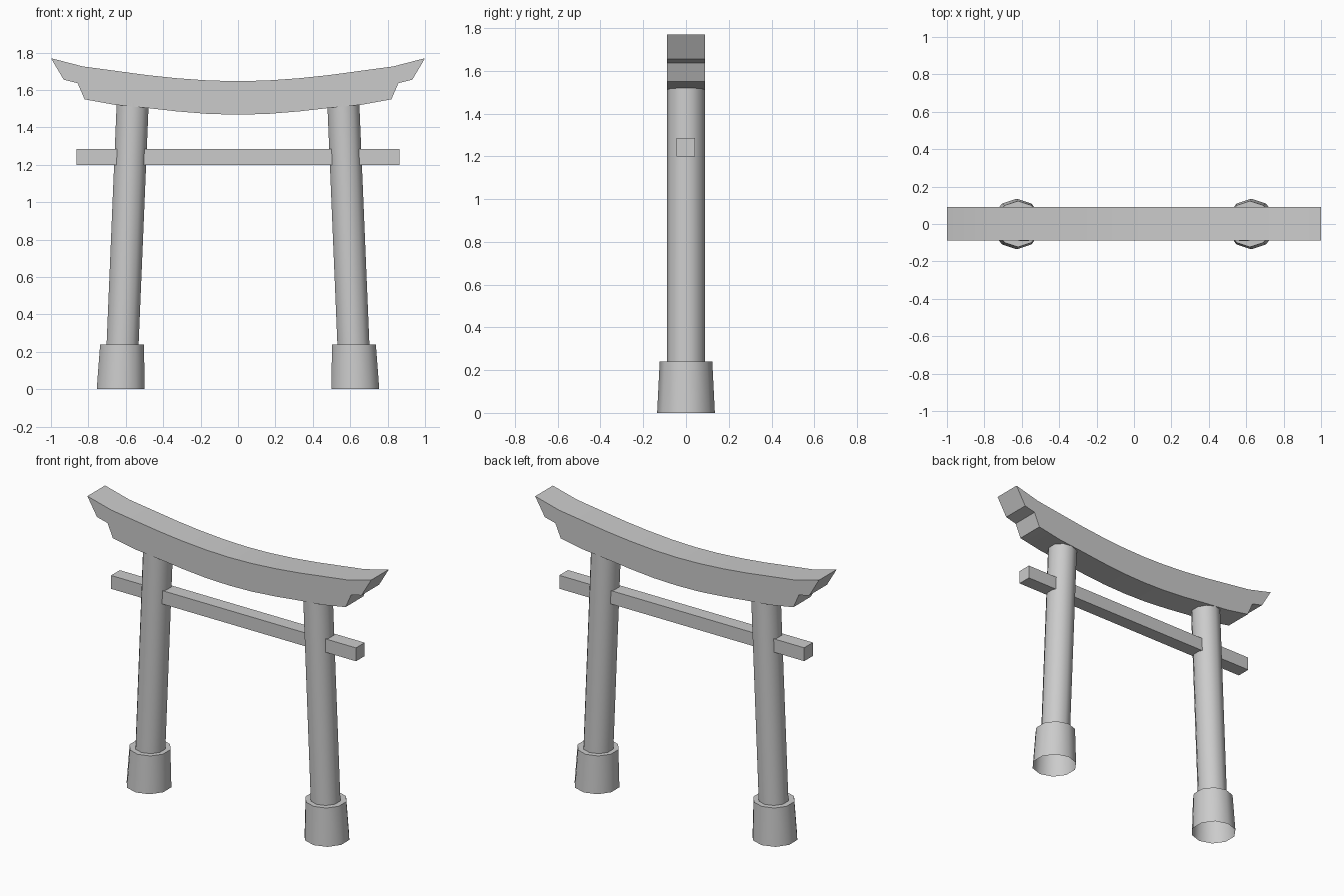
import bpy, bmesh, math

if "Cube" in bpy.data.objects:
    bpy.data.objects.remove(bpy.data.objects["Cube"])


def make_object(name, bm, angle=35):
    bmesh.ops.recalc_face_normals(bm, faces=bm.faces)
    mesh = bpy.data.meshes.new(name)
    bm.to_mesh(mesh)
    bm.free()
    ob = bpy.data.objects.new(name, mesh)
    bpy.context.collection.objects.link(ob)
    bpy.ops.object.select_all(action='DESELECT')
    ob.select_set(True)
    bpy.context.view_layer.objects.active = ob
    bpy.ops.object.shade_smooth_by_angle(angle=math.radians(angle))
    return ob


def column(name, side, sides=10):
    # (centre x, radius, z): flared footing, ledge, leaning shaft; open underneath
    rings = [(0.627, 0.135, 0), (0.62, 0.123, 0.24),
             (0.617, 0.09, 0.24), (0.563, 0.09, 1.53)]
    bm = bmesh.new()
    loops = []
    for cx, r, z in rings:
        loops.append([bm.verts.new((side * cx + r * math.sin(2 * math.pi * i / sides),
                                    r * math.cos(2 * math.pi * i / sides), z))
                      for i in range(sides)])
    for a, b in zip(loops, loops[1:]):
        for i in range(sides):
            j = (i + 1) % sides
            bm.faces.new((a[i], a[j], b[j], b[i]))
    return make_object(name, bm, 40)


def extrude_profile(name, profile, y0, y1):
    bm = bmesh.new()
    face = bm.faces.new([bm.verts.new((x, y0, z)) for x, z in profile])
    res = bmesh.ops.extrude_face_region(bm, geom=[face], use_keep_orig=True)
    verts = [v for v in res['geom'] if isinstance(v, bmesh.types.BMVert)]
    bmesh.ops.translate(bm, verts=verts, vec=(0, y1 - y0, 0))
    return make_object(name, bm, 25)


# Two columns
column("left_column", -1)
column("right_column", 1)

# Curved top lintel with stepped ends: half profile mirrored in x
half = [(0, 1.468), (0.16, 1.472), (0.33, 1.486), (0.48, 1.503), (0.66, 1.521),
        (0.82, 1.55), (0.858, 1.637), (0.932, 1.655), (1.0, 1.77),
        (0.83, 1.726), (0.66, 1.703), (0.49, 1.68), (0.33, 1.663),
        (0.16, 1.651), (0, 1.647)]
profile = half + [(-x, z) for x, z in reversed(half[1:-1])]
extrude_profile("top_lintel", profile, -0.088, 0.09)

# Straight tie beam passing through the columns
extrude_profile("tie_beam", [(-0.863, 1.2), (0.863, 1.2), (0.863, 1.285), (-0.863, 1.285)],
                -0.045, 0.043)
